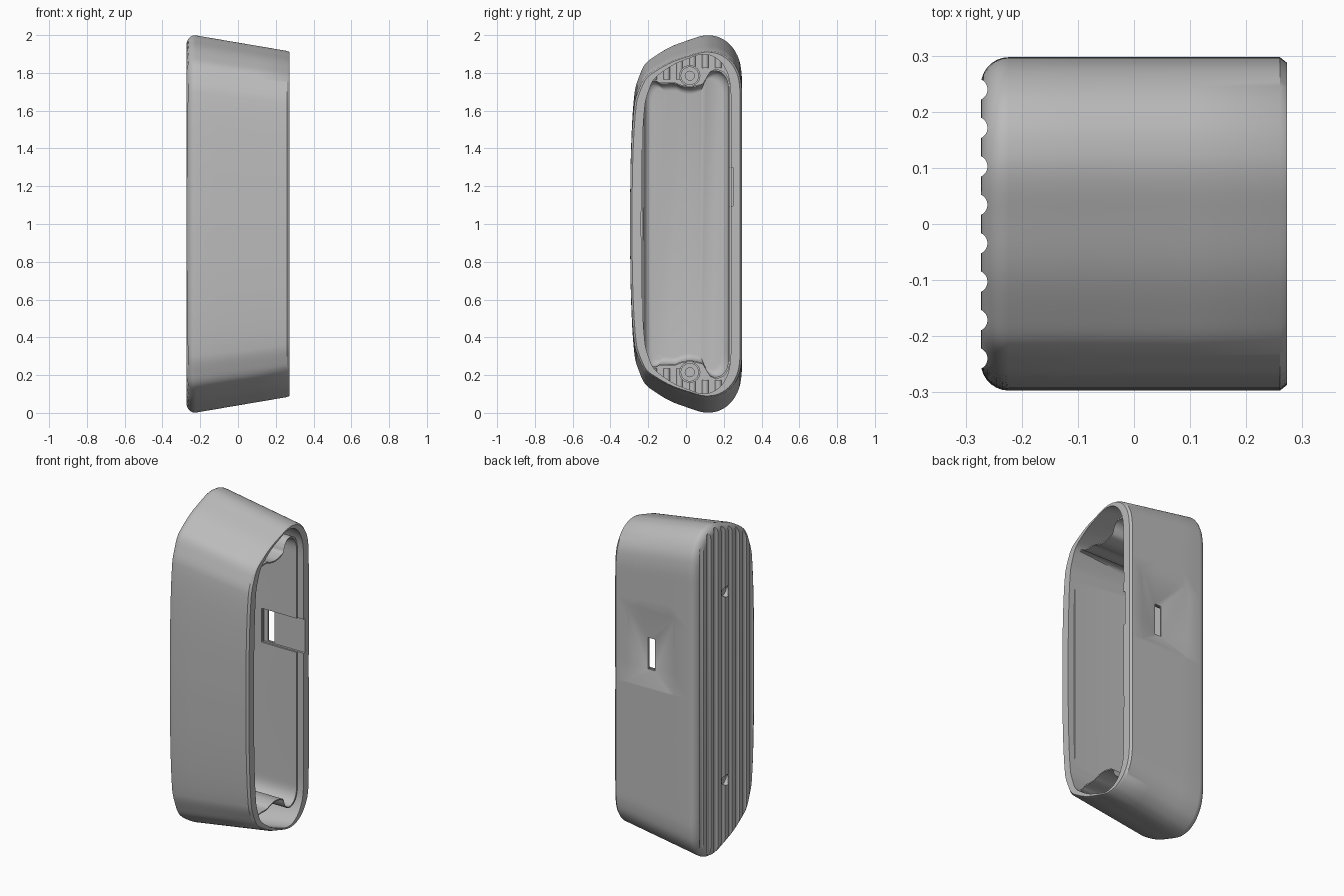
import bpy, bmesh, math
from mathutils import Vector

if "Cube" in bpy.data.objects:
    bpy.data.objects.remove(bpy.data.objects["Cube"])

grey = bpy.data.materials.new("plain grey")
grey.diffuse_color = (0.5, 0.5, 0.5, 1)
grey.use_nodes = True
grey.node_tree.nodes["Principled BSDF"].inputs["Base Color"].default_value = grey.diffuse_color

# upper halves of the cross-sections (y, height above the middle)
BODY = [(-0.297, 0), (-0.291, .4), (-0.272, .7), (-0.245, .79), (-0.215, .85), (-0.165, .89),
        (-0.08, .94), (0.02, .977), (0.08, .996), (0.125, 1.0), (0.18, .988), (0.235, .95),
        (0.278, .88), (0.294, .8), (0.297, .7), (0.297, 0)]
LINER = [(-0.232, 0), (-0.231, .4), (-0.23, .64), (-0.226, .71), (-0.2, .758), (-0.165, .762),
         (-0.14, .75), (-0.06, .75), (-0.03, .738), (0.02, .73), (0.07, .738), (0.1, .752),
         (0.112, .785), (0.135, .812), (0.17, .818), (0.205, .80), (0.228, .76), (0.233, .7), (0.233, 0)]


def smooth(points, steps=5):
    """Smooth curve through the points."""
    p = [Vector(q) for q in points]
    out = []
    for i in range(len(p) - 1):
        a, b = p[i], p[i + 1]
        d = (b - a).length
        before, after = p[max(i - 1, 0)], p[min(i + 2, len(p) - 1)]
        ta = (b - before).normalized() * d if i else (b - a)
        tb = (after - a).normalized() * d if i + 2 < len(p) else (b - a)
        for k in range(steps):
            t = k / steps
            out.append(a * (2*t**3 - 3*t*t + 1) + ta * (t**3 - 2*t*t + t)
                       + b * (3*t*t - 2*t**3) + tb * (t**3 - t*t))
    return out + [p[-1]]


def ring(half):
    """Full closed outline from an upper half."""
    return half + [Vector((p.x, -p.y)) for p in reversed(half[1:-1])]


def finish(name, bm, mat=True):
    bmesh.ops.recalc_face_normals(bm, faces=bm.faces)
    me = bpy.data.meshes.new(name)
    bm.to_mesh(me)
    bm.free()
    ob = bpy.data.objects.new(name, me)
    bpy.context.collection.objects.link(ob)
    if mat:
        me.materials.append(grey)
    return ob


def loft(name, outline, sections):
    """sections: (x, y scale, z scale); both ends are capped."""
    bm = bmesh.new()
    loops = [[bm.verts.new((x, p.x * sy, 1 + p.y * sz)) for p in outline] for x, sy, sz in sections]
    n = len(outline)
    for a, b in zip(loops, loops[1:]):
        for i in range(n):
            bm.faces.new((a[i], a[(i + 1) % n], b[(i + 1) % n], b[i]))
    bm.faces.new(loops[0])
    bm.faces.new(loops[-1])
    return finish(name, bm)


def box(name, lo, hi, mat=False):
    bm = bmesh.new()
    bmesh.ops.create_cube(bm, size=1)
    for v in bm.verts:
        v.co = [(l + h) / 2 + c * (h - l) for c, l, h in zip(v.co, lo, hi)]
    return finish(name, bm, mat)


def rod(name, x0, x1, y, z, r, mat=False):
    bm = bmesh.new()
    bmesh.ops.create_cone(bm, cap_ends=True, segments=24, radius1=r, radius2=r, depth=x1 - x0)
    for v in bm.verts:
        c = v.co.copy()
        v.co = ((x0 + x1) / 2 + c.z, y + c.x, z + c.y)
    return finish(name, bm, mat)


def upright(name, x, y, z0, z1, r, mat=False):
    bm = bmesh.new()
    bmesh.ops.create_cone(bm, cap_ends=True, segments=20, radius1=r, radius2=r, depth=z1 - z0)
    bmesh.ops.translate(bm, vec=(x, y, (z0 + z1) / 2), verts=bm.verts)
    return finish(name, bm, mat)


def cut(target, cutter, remove=True):
    m = target.modifiers.new("cut", 'BOOLEAN')
    m.operation, m.solver, m.object = 'DIFFERENCE', 'EXACT', cutter
    bpy.context.view_layer.objects.active = target
    bpy.ops.object.modifier_apply(modifier=m.name)
    if remove:
        bpy.data.objects.remove(cutter)


def shade(ob, angle=32):
    bpy.ops.object.select_all(action='DESELECT')
    ob.select_set(True)
    bpy.context.view_layer.objects.active = ob
    bpy.ops.object.shade_smooth_by_angle(angle=math.radians(angle))


def half_height(x):
    return 1.0 - 0.17 * (x + 0.235)


# outer shell: rounded back, tapered ends, chamfered rim, thin inner wall
body_half = smooth(BODY)
sections = []
R = 0.05
for k in range(8):
    a = math.pi / 2 * k / 7
    x, inset = -0.273 + R * (1 - math.cos(a)), R * (1 - math.sin(a))
    sections.append((x, 1 - inset / 0.297, min(half_height(x), 1.0) - inset))
for x in (-0.1, 0.1, 0.26):
    sections.append((x, 1, half_height(x)))
sections.append((0.273, 0.965, half_height(0.273) - 0.004))
for x in (0.273, 0.1, -0.1, -0.232):
    sections.append((x, 0.80, half_height(x) - 0.016))
shell = loft("outer_shell", ring(body_half), sections)

# cavity liner: thin cup with a filleted floor
sections = [(-0.226, .8, .93), (-0.21, .92, .975), (-0.18, 1, 1), (0.235, 1, 1), (0.235, .965, .99)]
for k in range(7):
    a = math.pi / 2 * k / 6
    sections.append((-0.16 - 0.05 * math.sin(a), .965 - .17 * (1 - math.cos(a)), .99 - .05 * (1 - math.cos(a))))
liner = loft("cavity_liner", ring(smooth(LINER, 3)), sections)

# rounded vertical grooves on the back
GROOVES = [(i + 0.5) * 0.0685 for i in range(-4, 4)]
for y in GROOVES:
    cut(shell, upright("groove_cutter", -0.281, y, -0.1, 2.1, 0.02))
# mounting holes on the back
for z in (0.42, 1.56):
    cut(shell, rod("hole_cutter", -0.3, -0.245, 0, z, 0.032))

# pyramid dent around the side slot
bm = bmesh.new()
outer = [bm.verts.new((x, 0.31, z)) for x, z in ((-.19, .98), (.23, .98), (.23, 1.54), (-.19, 1.54))]
inner = [bm.verts.new((x, 0.262, z)) for x, z in ((.025, 1.1), (.07, 1.1), (.07, 1.29), (.025, 1.29))]
for i in range(4):
    j = (i + 1) % 4
    bm.faces.new((outer[i], outer[j], inner[j], inner[i]))
bm.faces.new(outer)
bm.faces.new(inner)
cut(shell, finish("dent_cutter", bm, False))

# side slot and the notch behind it
for lo, hi in (((0.025, 0.15, 1.1), (0.07, 0.4, 1.29)), ((0.0, 0.2, 1.095), (0.3, 0.25, 1.3))):
    c = box("slot_cutter", lo, hi)
    cut(liner, c, False)
    cut(shell, c)

# inner ribs at both ends, behind the grooves
for y in GROOVES[1:-1]:
    top = max(p.y for p in body_half if abs(p.x - y) < 0.035) * 0.95
    if y < -0.15:
        top = 0.83
    low = 0.825 if y > 0.09 else 0.765
    for s in (1, -1):
        z0, z1 = sorted((1 + s * low, 1 + s * top))
        shade(upright("inner_rib", -0.238, y, z0, z1, 0.018, True))

# hollow screw posts with a screw hole at the bottom
for z in (0.215, 1.785):
    post = rod("screw_post", -0.24, 0.12, 0.02, z, 0.056, True)
    cut(post, rod("post_bore_cutter", -0.16, 0.3, 0.02, z, 0.046))
    cut(post, rod("post_hole_cutter", -0.22, 0, 0.02, z, 0.024))
    shade(post)

shade(shell)
shade(liner, 40)
